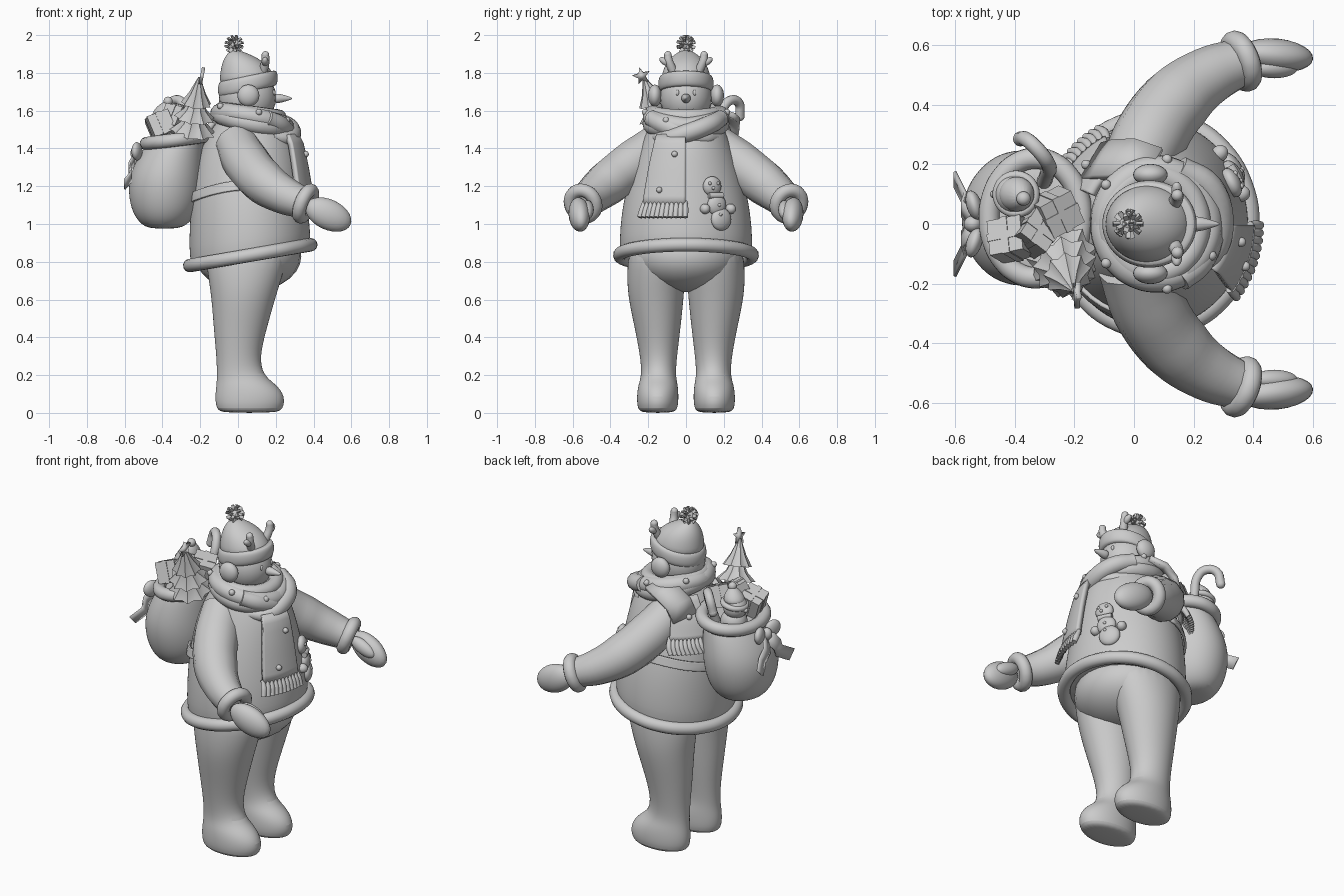
import bpy, bmesh
from math import sin, cos, pi, radians
from mathutils import Vector, Matrix

if "Cube" in bpy.data.objects:
    bpy.data.objects.remove(bpy.data.objects["Cube"])
grey = bpy.data.materials.new("plain_grey")
grey.use_nodes = True
grey.diffuse_color = (0.6, 0.6, 0.6, 1)
grey.node_tree.nodes["Principled BSDF"].inputs["Base Color"].default_value = grey.diffuse_color
made = []
SIDES = ((1, "left"), (-1, "right"))

def add(name, mesh, loc=(0, 0, 0), rot=(0, 0, 0)):
    obj = bpy.data.objects.new(name, mesh)
    bpy.context.collection.objects.link(obj)
    mesh.materials.clear()
    mesh.materials.append(grey)
    obj.location, obj.rotation_euler = loc, rot
    made.append(obj)
    return obj

def from_bm(name, bm, loc=(0, 0, 0), rot=(0, 0, 0)):
    bmesh.ops.recalc_face_normals(bm, faces=bm.faces[:])
    mesh = bpy.data.meshes.new(name)
    bm.to_mesh(mesh)
    bm.free()
    return add(name, mesh, loc, rot)

def ball(name, loc, size, rot=(0, 0, 0)):
    bm = bmesh.new()
    bmesh.ops.create_uvsphere(bm, u_segments=24, v_segments=14, radius=1)
    bmesh.ops.scale(bm, vec=size if isinstance(size, tuple) else (size,) * 3, verts=bm.verts[:])
    from_bm(name, bm, loc, rot)

def box(name, loc, size, rot):
    bm = bmesh.new()
    bmesh.ops.create_cube(bm, size=1)
    bmesh.ops.scale(bm, vec=size, verts=bm.verts[:])
    from_bm(name, bm, loc, rot)

def loft(name, rings, smooth=True, n=24, wave=0):
    """Stack of ellipses: (cx, cy, z, rx, ry, tilt)."""
    bm = bmesh.new()
    turns = [(cos(2 * pi * i / n), sin(2 * pi * i / n), 1 + wave * (-1) ** i) for i in range(n)]
    loops = [[bm.verts.new((cx + rx * k * c, cy + ry * k * s, z + tilt * rx * k * c)) for c, s, k in turns]
             for cx, cy, z, rx, ry, tilt in rings]
    for lo, hi in zip(loops, loops[1:]):
        for i in range(n):
            bm.faces.new((lo[i - 1], lo[i], hi[i], hi[i - 1]))
    bm.faces.new(loops[0][::-1])
    bm.faces.new(loops[-1])
    obj = from_bm(name, bm)
    if smooth:
        obj.modifiers.new("smooth", 'SUBSURF').levels = 2
    return obj

def tube(name, pts, radii, cyclic=False):
    """Round tube through points, stored as a mesh."""
    curve = bpy.data.curves.new(name, 'CURVE')
    curve.dimensions, curve.use_fill_caps = '3D', True
    curve.bevel_depth, curve.bevel_resolution, curve.resolution_u = 1, 4, 5
    sp = curve.splines.new('BEZIER')
    sp.bezier_points.add(len(pts) - 1)
    sp.use_cyclic_u = cyclic
    for i, (bp, p) in enumerate(zip(sp.bezier_points, pts)):
        bp.co = p
        bp.handle_left_type = bp.handle_right_type = 'AUTO'
        bp.radius = radii[i] if isinstance(radii, list) else radii
    path = bpy.data.objects.new("path", curve)
    bpy.context.collection.objects.link(path)
    mesh = bpy.data.meshes.new_from_object(path.evaluated_get(bpy.context.evaluated_depsgraph_get()))
    bpy.data.objects.remove(path)
    add(name, mesh)

def ring(name, centre, u, v, r):
    turns = [2 * pi * i / 16 for i in range(16)]
    tube(name, [Vector(centre) + Vector(u) * cos(t) + Vector(v) * sin(t) for t in turns], r, True)

def sheet(name, grid, thick):
    bm = bmesh.new()
    vs = [[bm.verts.new(p) for p in row] for row in grid]
    for r0, r1 in zip(vs, vs[1:]):
        for i in range(len(r0) - 1):
            bm.faces.new((r0[i], r0[i + 1], r1[i + 1], r1[i]))
    mod = from_bm(name, bm).modifiers.new("thickness", 'SOLIDIFY')
    mod.thickness, mod.offset = thick, 0

# Jacket profile, also used to wrap things around the torso
JACKET = [(0.065, 0, 0.835, 0.325, 0.355, 0.16), (0.06, 0, 1.0, 0.318, 0.35, 0.08),
          (0.055, 0, 1.15, 0.305, 0.327, 0), (0.055, 0, 1.3, 0.28, 0.285, 0),
          (0.06, 0, 1.42, 0.25, 0.24, 0), (0.065, 0, 1.51, 0.2, 0.2, 0), (0.07, 0, 1.6, 0.14, 0.14, 0)]

def on_jacket(a, z, off):
    lo, hi = next(pair for pair in zip(JACKET, JACKET[1:]) if z <= pair[1][2])
    t = (z - lo[2]) / (hi[2] - lo[2])
    cx, rx, ry = (lo[k] + (hi[k] - lo[k]) * t for k in (0, 3, 4))
    return Vector((cx + (rx + off) * cos(a), (ry + off) * sin(a), z))

def wrap(name, a0, a1, z0, z1, off, thick, rise=0):
    angles = [a0 + (a1 - a0) * i / 20 for i in range(21)]
    sheet(name, [[on_jacket(a, z0 + (z1 - z0) * j / 8 + rise * sin(a) ** 2, off) for a in angles]
                 for j in range(9)], thick)

# Hips and jacket
ball("hips", (0.055, 0, 0.83), (0.28, 0.295, 0.19))
loft("jacket", [(0.065, 0, 0.835, 0.29, 0.32, 0.16)] + JACKET, n=32)
ring("jacket_hem", (0.065, 0, 0.835), (0.32, 0, 0.055), (0, 0.35, 0), 0.036)

# Paired parts: legs, sleeves, cuffs, mittens, eyes, ear muffs, antlers
for s, side in SIDES:
    loft(side + "_leg", [(x, s * y, z, rx, ry, 0) for x, y, z, rx, ry in (
        (0.06, 0.15, 0, 0.14, 0.08), (0.062, 0.15, 0.018, 0.18, 0.108), (0.064, 0.15, 0.09, 0.187, 0.112),
        (0.045, 0.148, 0.15, 0.16, 0.105), (0.01, 0.145, 0.2, 0.122, 0.09), (0, 0.145, 0.3, 0.115, 0.098),
        (0.012, 0.15, 0.45, 0.142, 0.122), (0.03, 0.16, 0.62, 0.172, 0.15),
        (0.04, 0.158, 0.75, 0.205, 0.156), (0.05, 0.15, 0.92, 0.23, 0.15))])
    tube(side + "_sleeve", [(-0.01, s * 0.13, 1.43), (0.05, s * 0.28, 1.32), (0.14, s * 0.41, 1.22),
                            (0.25, s * 0.495, 1.15), (0.365, s * 0.545, 1.105)], [0.115, 0.125, 0.12, 0.1, 0.08])
    axis = Vector((0.12, s * 0.045, -0.05)).normalized()
    across = axis.cross(Vector((0, 0, 1))).normalized()
    ring(side + "_cuff", (0.358, s * 0.545, 1.108), across * 0.07, axis.cross(across) * 0.075, 0.036)
    ball(side + "_mitten", (0.478, s * 0.565, 1.05), (0.13, 0.056, 0.08), (0, radians(25), -s * radians(6)))
    ball(side + "_thumb", (0.47, s * 0.522, 1.075), (0.085, 0.034, 0.04), (0, radians(25), 0))
    ball(side + "_eye", (0.19, s * 0.045, 1.695), (0.008, 0.009, 0.015))
    ball(side + "_ear_muff", (0.055, s * 0.165, 1.68), (0.058, 0.036, 0.058))
    tube(side + "_antler", [(0.13, s * 0.06, 1.79), (0.14, s * 0.08, 1.835), (0.145, s * 0.092, 1.865),
                            (0.145, s * 0.096, 1.895)], [0.022, 0.023, 0.022, 0.02])
    ball(side + "_antler_tip", (0.145, s * 0.096, 1.895), 0.02)
    ball(side + "_antler_branch", (0.143, s * 0.113, 1.86), (0.018, 0.032, 0.018), (s * 0.6, 0, 0))

# Head, nose and knitted hat
ball("head", (0.05, 0, 1.67), (0.152, 0.138, 0.15))
nose = loft("carrot_nose", [(0, 0, z, r, r, 0) for z, r in ((0, 0.03), (0.04, 0.024), (0.1, 0.004))], n=12)
nose.location, nose.rotation_euler = (0.19, 0, 1.665), (0, pi / 2, 0)
loft("hat", [(0.05, 0, 1.74, 0.148, 0.136, 0.18), (0.04, 0, 1.8, 0.138, 0.128, 0.12),
             (0.022, 0, 1.86, 0.108, 0.103, 0.05), (0, 0, 1.9, 0.06, 0.06, 0), (-0.015, 0, 1.92, 0.02, 0.02, 0)])
loft("hat_band", [(0.052, 0, z, r, r - 0.012, 0.2) for z, r in (
    (1.7, 0.14), (1.705, 0.152), (1.725, 0.16), (1.76, 0.16), (1.782, 0.152), (1.787, 0.135))])
bm = bmesh.new()
bmesh.ops.create_icosphere(bm, subdivisions=2, radius=0.029)
for f in bmesh.ops.extrude_discrete_faces(bm, faces=list(bm.faces)[::2])["faces"]:
    bmesh.ops.translate(bm, vec=f.calc_center_median().normalized() * 0.024, verts=f.verts[:])
from_bm("hat_pompom", bm, (-0.02, 0, 1.95))

# Scarf: collar, two coils with pearls, crossing chest folds
ring("scarf_collar", (0.065, 0, 1.585), (0.15, 0, -0.02), (0, 0.165, 0), 0.042)
for s, side in SIDES:
    c, u, v = Vector((0.075, 0, 1.55)), Vector((0.172, 0, -0.035)), Vector((0, 0.18, s * 0.02))
    ring("scarf_coil_" + side, c, u, v, 0.05)
    for a in (0.5, 1.4, 2.5):
        ball("scarf_pearl_" + side, c + (u * cos(a) + v * s * sin(a)) * 1.22 + Vector((0, 0, 0.025)), 0.017)
    lift = 0.015 * s
    tube("scarf_fold_" + side, [(0.15, s * 0.185, 1.56), (0.235 + lift, s * 0.12, 1.525), (0.27 + lift, 0, 1.48),
                                (0.245 + lift, -s * 0.1, 1.455), (0.18, -s * 0.16, 1.46)],
         [0.045, 0.05, 0.05, 0.042, 0.025])
sheet("scarf_over_shoulder", [[Vector(p) + Vector((0.035, 0.06, -0.02)) * k for k in (-1, 0, 1)] for p in (
    (0.06, 0.19, 1.595), (-0.03, 0.22, 1.57), (-0.1, 0.215, 1.52), (-0.135, 0.205, 1.44))], 0.03)

# Scarf tails with fringes and pearls
for name, a0, a1, z0, z1, off in (("front", -0.66, -0.01, 1.1, 1.47, 0.025), ("back", 2.05, 2.7, 1.32, 1.54, 0.045)):
    wrap("scarf_tail_" + name, a0, a1, z0, z1, off, 0.03)
    for i in range(11):
        a = a0 + (a1 - a0) * i / 10
        tube("scarf_fringe_" + name, [on_jacket(a, z0 + 0.02, off), on_jacket(a, z0 - 0.025, off + 0.014),
                                      on_jacket(a * 1.02, z0 - 0.065, off + 0.024)], [0.012, 0.017, 0.014])
for a, z, off in ((-0.2, 1.37, 0.045), (-0.4, 1.18, 0.045), (2.4, 1.45, 0.068)):
    ball("scarf_tail_pearl", on_jacket(a, z, off), 0.016)

# Snowman applique on the jacket front
for name, a, z, r in (("base", 0.56, 1.025, 0.06), ("belly", 0.5, 1.1, 0.055), ("head", 0.45, 1.2, 0.052),
                      ("arm_in", 0.3, 1.08, 0.027), ("arm_out", 0.76, 1.08, 0.027)):
    ball("snowman_" + name, on_jacket(a, z, 0.005), (0.03, r, r), (0, 0, a))
for a, z in ((0.51, 1.05), (0.5, 1.1), (0.43, 1.19), (0.38, 1.215), (0.52, 1.215)):
    ball("snowman_button", on_jacket(a, z, 0.033), 0.009)
tube("snowman_scarf", [on_jacket(a, 1.15, 0.018) for a in (0.36, 0.48, 0.6)], 0.016)

# Sack with rim and belt
wrap("sack_belt", 1.7, 2 * pi - 1.7, 1.11, 1.16, 0.008, 0.014, 0.07)
loft("sack", [(x, 0.02, z, rx, ry, tilt) for x, z, rx, ry, tilt in (
    (-0.39, 0.975, 0.06, 0.07, 0), (-0.39, 0.99, 0.12, 0.14, 0), (-0.387, 1.06, 0.175, 0.195, 0),
    (-0.385, 1.16, 0.198, 0.225, 0), (-0.378, 1.26, 0.197, 0.232, 0), (-0.355, 1.37, 0.175, 0.21, 0.08),
    (-0.335, 1.43, 0.155, 0.19, 0.12), (-0.335, 1.45, 0.14, 0.175, 0.12))])
ring("sack_rim", (-0.33, 0.02, 1.445), (0.155, 0, 0.02), (0, 0.2, 0), 0.036)

# Bow on the back of the sack
ball("bow_knot", (-0.54, 0, 1.375), (0.03, 0.028, 0.035))
for s, side in SIDES:
    ball("bow_loop_" + side, (-0.535, s * 0.062, 1.385), (0.026, 0.052, 0.048), (s * 0.3, 0, s * 0.3))
    path = ((-0.54, 0.01, 1.36), (-0.575, 0.05, 1.3), (-0.565, 0.08, 1.25), (-0.6, 0.15, 1.21))
    sheet("bow_tail_" + side, [[(x, s * (y + d), z + d) for d in (-0.026, 0.026)] for x, y, z in path], 0.01)

# Little tree with a star
foot, tip = Vector((-0.245, -0.1, 1.44)), Vector((-0.205, -0.22, 1.77))
lean = Matrix.Translation(foot) @ (tip - foot).to_track_quat('Z', 'Y').to_matrix().to_4x4()
for z0, r0, z1, r1 in ((0.05, 0.112, 0.18, 0.04), (0.13, 0.1, 0.25, 0.025), (0.21, 0.075, 0.36, 0.006)):
    rings = ((z0, r0), (z0 * 0.6 + z1 * 0.4, r0 * 0.55), (z1, r1))
    loft("tree_tier", [(0, 0, z, r, r, 0) for z, r in rings], False, 18, 0.1).matrix_world = lean
bm = bmesh.new()
bm.faces.new([bm.verts.new((0, r * sin(i * pi / 5), r * cos(i * pi / 5))) for i, r in enumerate((0.048, 0.021) * 5)])
star = from_bm("tree_star", bm, (-0.2, -0.235, 1.785), (0.25, 0.2, 0))
star.modifiers.new("thickness", 'SOLIDIFY').thickness = 0.018

# Candy cane
tube("candy_cane", [(-0.31, 0.12, 1.38), (-0.29, 0.17, 1.53), (-0.285, 0.195, 1.61), (-0.31, 0.235, 1.655),
                    (-0.355, 0.28, 1.64), (-0.38, 0.285, 1.57)], 0.025)
ball("candy_cane_end", (-0.38, 0.285, 1.57), 0.025)

# Doll with a pointed cap
for name, loc, r in (("body", (-0.39, 0.1, 1.45), 0.075), ("head", (-0.4, 0.1, 1.54), 0.068),
                     ("nose", (-0.468, 0.1, 1.535), 0.014), ("cap_bobble", (-0.37, 0.085, 1.65), 0.024)):
    ball("doll_" + name, loc, r)
loft("doll_cap", [(-0.395, 0.1, 1.56, 0.07, 0.07, 0), (-0.39, 0.1, 1.61, 0.055, 0.055, 0),
                  (-0.375, 0.09, 1.65, 0.02, 0.02, 0)], n=16)
ring("doll_cap_brim", (-0.395, 0.1, 1.56), (0.063, 0, 0.01), (0, 0.063, 0), 0.016)

# Wrapped gifts
for loc, size, rot in (((-0.26, 0.04, 1.55), 0.12, (0.3, 0.25, 0.5)), ((-0.41, -0.05, 1.52), 0.12, (-0.3, -0.35, 0.2)),
                       ((-0.33, -0.03, 1.56), 0.11, (0.2, 0.4, 1.0))):
    for name, kx, ky, kz in (("gift", 1, 1, 1), ("gift_ribbon", 1.06, 0.2, 1.06), ("gift_cross_ribbon", 0.2, 1.06, 1.06)):
        box(name, loc, (size * kx, size * ky, size * kz), rot)

# Smooth shading with sharp edges kept
for obj in made:
    obj.select_set(True)
bpy.context.view_layer.objects.active = made[0]
bpy.ops.object.shade_smooth_by_angle(angle=radians(40))
